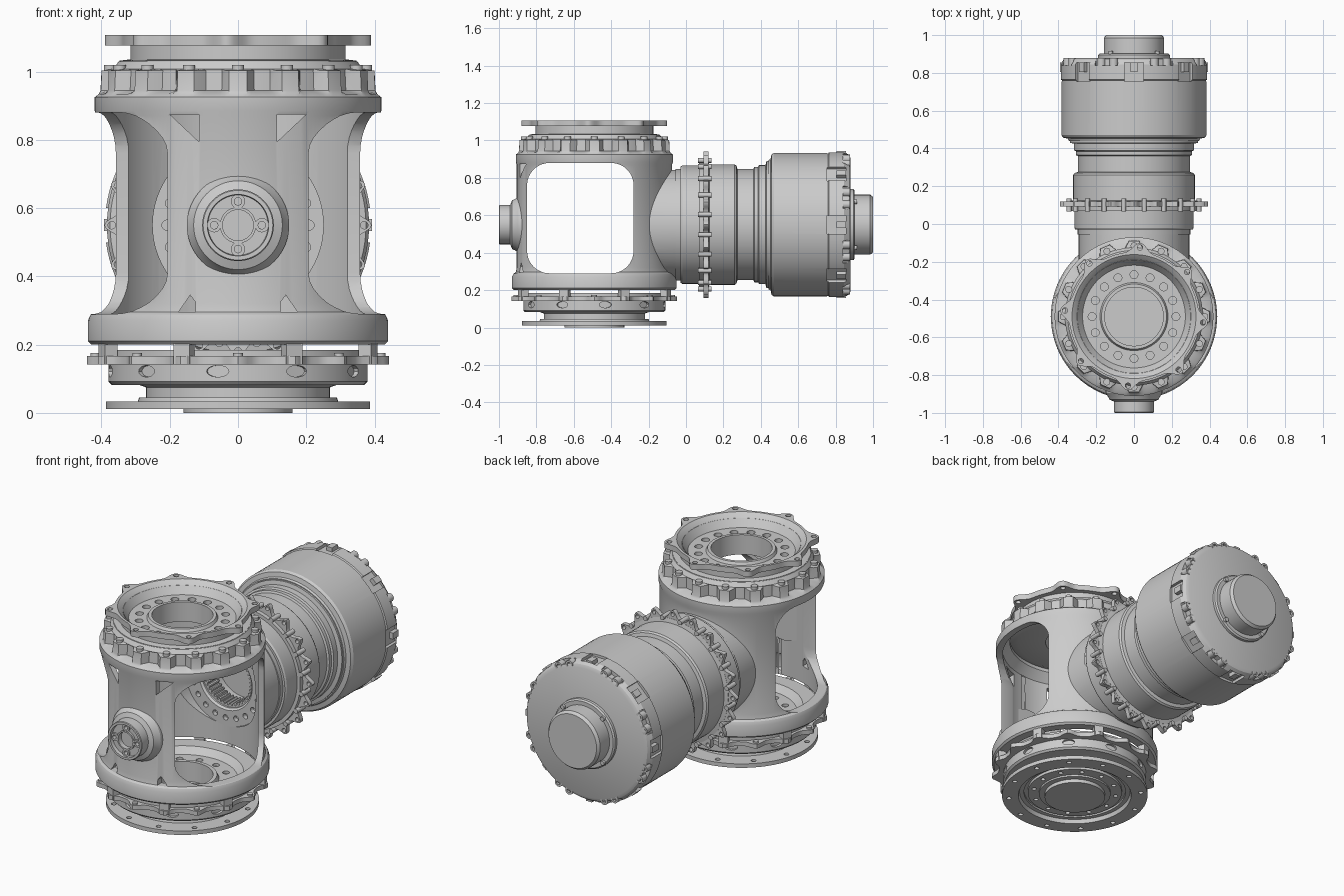
import bpy, bmesh
from math import sin, cos, pi, radians
from mathutils import Matrix, Vector

T = Matrix.Translation
BODY = T((0, -0.49, 0))                                   # upright axis
ARM = T((0, 0, 0.55)) @ Matrix.Rotation(-pi / 2, 4, 'X')  # local z -> world +y


def add(name, bm):
    bmesh.ops.remove_doubles(bm, verts=bm.verts, dist=1e-5)
    bmesh.ops.recalc_face_normals(bm, faces=bm.faces)
    me = bpy.data.meshes.new(name)
    bm.to_mesh(me)
    bm.free()
    ob = bpy.data.objects.new(name, me)
    bpy.context.collection.objects.link(ob)
    return ob


def lathe(name, profile, M, n=96, bump=None):
    """Spin a closed (r, z) profile; bump(angle, r, z) may vary the radius."""
    bm = bmesh.new()
    rows = []
    for i in range(n):
        a = 2 * pi * i / n
        row = []
        for r, z in profile:
            q = bump(a, r, z) if bump else r
            row.append(bm.verts.new(M @ Vector((q * cos(a), q * sin(a), z))))
        rows.append(row)
    m = len(profile)
    for i in range(n):
        A, B = rows[i], rows[(i + 1) % n]
        for j in range(m):
            k = (j + 1) % m
            if profile[j][0] == 0 and profile[k][0] == 0:
                continue
            bm.faces.new((A[j], A[k], B[k], B[j]))
    return add(name, bm)


def ring(name, n, R, z, size, M, kind='cyl', off=0.0, angles=None):
    """Boxes, cylinders or radial cylinders spaced around an axis."""
    bm = bmesh.new()
    for a in angles or [off + 360 * i / n for i in range(n)]:
        mat = M @ Matrix.Rotation(radians(a), 4, 'Z') @ T((R, 0, z))
        mat = mat @ Matrix.Diagonal((*size, 1))
        if kind == 'box':
            bmesh.ops.create_cube(bm, size=1, matrix=mat)
        else:
            if kind == 'radial':
                mat = mat @ Matrix.Rotation(pi / 2, 4, 'Y')
            bmesh.ops.create_cone(bm, cap_ends=True, segments=16, radius1=1,
                                  radius2=1, depth=1, matrix=mat)
    return add(name, bm)


def prism(name, pts, vec):
    bm = bmesh.new()
    f = bm.faces.new([bm.verts.new(p) for p in pts])
    g = bmesh.ops.extrude_face_region(bm, geom=[f])['geom']
    bmesh.ops.translate(bm, vec=vec, verts=[v for v in g if isinstance(v, bmesh.types.BMVert)])
    return add(name, bm)


def boolean(ob, tool, op='DIFFERENCE'):
    mod = ob.modifiers.new('bool', 'BOOLEAN')
    mod.operation, mod.object, mod.solver = op, tool, 'EXACT'
    dg = bpy.context.evaluated_depsgraph_get()
    me = bpy.data.meshes.new_from_object(ob.evaluated_get(dg))
    ob.modifiers.clear()
    ob.data = me
    bpy.data.objects.remove(tool)


def lobes(n, lo, hi, p, above=0.0, off=0.0):
    """Ears between radius lo and hi on every profile point beyond 'above'."""
    def f(a, r, z):
        if r < above:
            return r
        return lo + (hi - lo) * (0.5 + 0.5 * cos(n * (a - off))) ** p
    return f


# Upright body shell with scalloped collar
def scallop(a, r, z):
    if 0.935 < z < 1.006 and r > 0.38:
        s = min(1, max(0, 0.5 + 1.1 * cos(16 * a)))
        return r - 0.038 * (1 - s)
    return r


body = lathe('body_shell', [(0, 0.2), (0.43, 0.2), (0.44, 0.21), (0.44, 0.27), (0.432, 0.288),
                            (0.42, 0.296), (0.415, 0.32), (0.415, 0.87), (0.42, 0.885),
                            (0.42, 0.925), (0.408, 0.934), (0.403, 0.945), (0.40, 1.003),
                            (0.365, 1.008), (0.35, 1.03), (0, 1.03)], BODY, 192, scallop)
boolean(body, lathe('neck', [(0, -0.42), (0.293, -0.42), (0.293, -0.05), (0, -0.05)], ARM), 'UNION')
boolean(body, lathe('cavity', [(0, 0.1), (0.383, 0.1), (0.383, 0.9), (0.345, 0.95),
                               (0.345, 1.1), (0, 1.1)], BODY))
boolean(body, lathe('bore', [(0, -0.45), (0.25, -0.45), (0.25, 0), (0, 0)], ARM))

# Rounded side windows
win = []
for cy, cz, a0 in ((-0.40, 0.76, 0), (-0.73, 0.76, 90), (-0.73, 0.41, 180), (-0.40, 0.41, 270)):
    for k in range(9):
        a = radians(a0 + k * 90 / 8)
        win.append((-0.6, cy + 0.12 * cos(a), cz + 0.12 * sin(a)))
boolean(body, prism('window', win, (1.2, 0, 0)))

# Small corner openings in the front wall
for s in (-1, 1):
    for tri in (((0.2, 0.875), (0.115, 0.875), (0.115, 0.795)),
                ((0.175, 0.295), (0.125, 0.295), (0.125, 0.325), (0.14, 0.345))):
        boolean(body, prism('corner_cut', [(s * x, -1.0, z) for x, z in tri], (0, 0.25, 0)))
ring('collar_bolts', 16, 0.375, 1.0, (0.018, 0.018, 0.04), BODY)

# Front hub
hub = lathe('front_hub', [(0, -0.965), (0.045, -0.965), (0.045, -0.992), (0.053, -0.992),
                          (0.053, -0.98), (0.088, -0.98), (0.09, -1.0), (0.102, -1.0),
                          (0.105, -0.996), (0.105, -0.94), (0.13, -0.93), (0.137, -0.915),
                          (0.15, -0.895), (0.15, -0.865), (0, -0.865)], ARM, 64)
boolean(hub, ring('hub_holes', 4, 0.07, -0.97, (0.011, 0.011, 0.06), ARM))
bosses = lathe('hub_boss', [(0.011, -0.99), (0.021, -0.99), (0.021, -0.97), (0.011, -0.97)],
               ARM @ T((0.07, 0, 0)), 20)
for k in (1, 2, 3):
    o = bosses.copy()
    bpy.context.collection.objects.link(o)
    o.matrix_world = ARM @ Matrix.Rotation(k * pi / 2, 4, 'Z') @ ARM.inverted()

# Top joint: recessed bearing ring and eared mounting plate
top = lathe('top_joint', [(0.155, 0.95), (0.30, 0.95), (0.347, 0.97), (0.347, 1.032), (0.315, 1.036),
                          (0.315, 1.085), (0.30, 1.085), (0.272, 1.045), (0.18, 1.045),
                          (0.172, 1.06), (0.155, 1.06)], BODY)
boolean(top, ring('bearing_holes', 16, 0.222, 1.05, (0.021, 0.021, 0.05), BODY))
plate = lathe('top_plate', [(0.295, 1.077), (0.38, 1.077), (0.38, 1.108), (0.328, 1.108), (0.305, 1.09)],
              BODY, 192, lobes(8, 0.342, 0.392, 4, 0.34, radians(-5)))
boolean(plate, ring('plate_holes', 8, 0.367, 1.09, (0.014, 0.014, 0.1), BODY, off=-5))

# Bottom joint
base = lathe('bottom_joint', [(0, 0), (0.16, 0), (0.16, 0.02), (0.19, 0.02), (0.19, 0.03), (0.25, 0.03),
                              (0.25, 0.045), (0.29, 0.045), (0.30, 0.012), (0.387, 0.012),
                              (0.387, 0.034), (0.27, 0.034), (0.27, 0.075), (0.29, 0.082),
                              (0.37, 0.082), (0.38, 0.092), (0.38, 0.145), (0.39, 0.145),
                              (0.39, 0.185), (0.31, 0.185), (0.28, 0.15), (0.185, 0.15),
                              (0.175, 0.17), (0.155, 0.17), (0.155, 0.06), (0, 0.06)], BODY)
boolean(base, ring('base_holes', 12, 0.352, 0.02, (0.013, 0.013, 0.1), BODY, off=15))
boolean(base, ring('base_slots', 10, 0.38, 0.122, (0.03, 0.033, 0.017), BODY, 'radial', 9))
boolean(base, ring('floor_holes', 14, 0.23, 0.155, (0.018, 0.018, 0.04), BODY))
boolean(base, ring('underside_holes', 12, 0.22, 0.03, (0.012, 0.012, 0.03), BODY))
lathe('tab_ring', [(0.37, 0.142), (0.42, 0.142), (0.42, 0.166), (0.37, 0.166)], BODY, 192,
      lobes(16, 0.405, 0.442, 2, 0.4, radians(22.5)))
ring('support_posts', 8, 0.412, 0.175, (0.04, 0.05, 0.066), BODY, 'box', 22.5)
ring('tab_bolts', 16, 0.418, 0.16, (0.014, 0.014, 0.03), BODY)

# Arm tube with inner bearing face
arm = lathe('arm_tube', [(0, 0.05), (0.155, 0.05), (0.155, -0.1), (0.165, -0.11), (0.252, -0.11),
                         (0.252, -0.06), (0.298, -0.055), (0.298, -0.03), (0.31, -0.03), (0.316, -0.02),
                         (0.316, 0.07), (0.335, 0.07), (0.335, 0.095), (0.345, 0.095), (0.345, 0.12),
                         (0.322, 0.125), (0.322, 0.26), (0.315, 0.27), (0.297, 0.275), (0.297, 0.36),
                         (0.308, 0.365), (0.308, 0.385), (0.318, 0.39), (0.318, 0.425), (0.34, 0.43),
                         (0.34, 0.47), (0, 0.47)], ARM)
boolean(arm, ring('arm_face_holes', 20, 0.208, -0.11, (0.015, 0.015, 0.05), ARM))
lathe('inner_teeth', [(0.14, -0.09), (0.158, -0.09), (0.158, 0.0), (0.14, 0.0)], ARM, 160,
      lambda a, r, z: r + (0.006 * (1 if cos(40 * a + 0.6) > 0 else -1) if r < 0.15 else 0))
clamp = lathe('clamp_flange', [(0.32, 0.093), (0.37, 0.093), (0.37, 0.119), (0.32, 0.119)], ARM, 240,
              lobes(20, 0.348, 0.392, 2, 0.34))
boolean(clamp, ring('clamp_holes', 20, 0.37, 0.106, (0.011, 0.011, 0.1), ARM))
ring('clamp_bolts', 20, 0.348, 0.1, (0.013, 0.013, 0.07), ARM, off=9)

# Motor housing with notched rim
motor = lathe('motor_housing', [(0, 0.44), (0.345, 0.44), (0.35, 0.452), (0.375, 0.457), (0.384, 0.47),
                                (0.384, 0.76), (0.39, 0.765), (0.39, 0.845), (0.372, 0.872),
                                (0.355, 0.88), (0, 0.88)], ARM)
boolean(motor, ring('rim_notches', 8, 0.395, 0.805, (0.05, 0.1, 0.1), ARM, 'box'))
boolean(motor, ring('rim_steps', 8, 0.395, 0.87, (0.05, 0.13, 0.06), ARM, 'box', 22.5))
pairs = [k * 45 + 22.5 + d for k in range(8) for d in (-5.5, 5.5)]
heads = ring('rim_screws', 0, 0.367, 0.85, (0.023, 0.023, 0.056), ARM, angles=pairs)
boolean(heads, ring('screw_sockets', 0, 0.367, 0.88, (0.012, 0.012, 0.03), ARM, angles=pairs))
ring('rim_blocks', 8, 0.378, 0.83, (0.03, 0.035, 0.05), ARM, 'box')

# End cap
lathe('end_cap', [(0, 0.87), (0.19, 0.87), (0.19, 0.895), (0.182, 0.902), (0.16, 0.902), (0.16, 0.985),
                  (0.148, 1.0), (0, 1.0)], ARM, 64)
ring('cap_bolts', 4, 0.174, 0.905, (0.012, 0.012, 0.02), ARM, off=45)

# Smooth shading with sharp edges kept
bpy.ops.object.select_all(action='SELECT')
bpy.context.view_layer.objects.active = body
bpy.ops.object.shade_smooth_by_angle(angle=radians(30))
